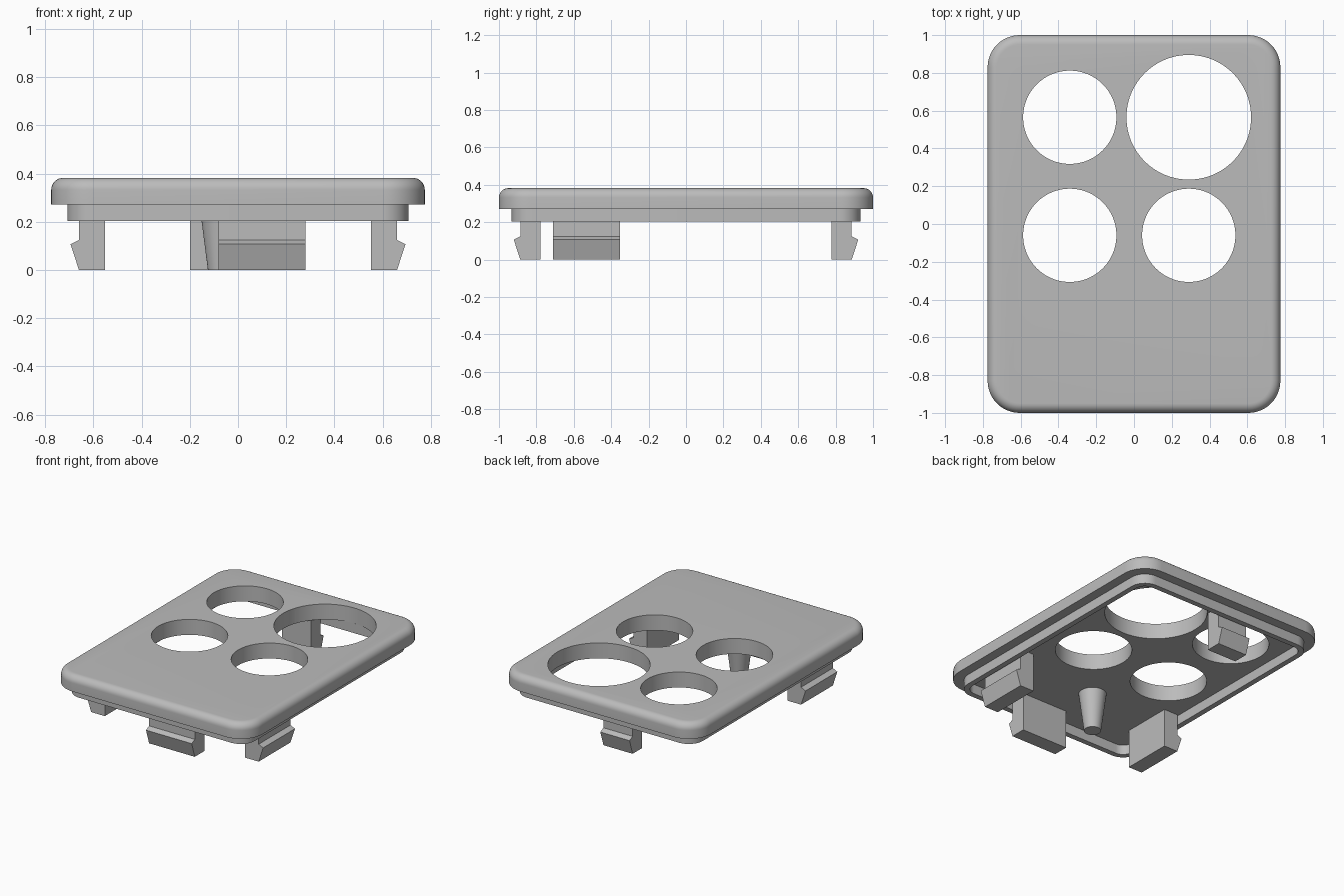
import bpy
import bmesh
from math import sin, cos, pi, radians

if "Cube" in bpy.data.objects:
    bpy.data.objects.remove(bpy.data.objects["Cube"], do_unlink=True)

grey = bpy.data.materials.new("matte_grey")
grey.use_nodes = True
grey.diffuse_color = (0.5, 0.5, 0.5, 1)
grey.node_tree.nodes["Principled BSDF"].inputs["Base Color"].default_value = (0.5, 0.5, 0.5, 1)


def finish(name, bm):
    """Turn a bmesh into a named, coloured object."""
    bmesh.ops.recalc_face_normals(bm, faces=bm.faces)
    mesh = bpy.data.meshes.new(name)
    bm.to_mesh(mesh)
    bm.free()
    mesh.materials.append(grey)
    obj = bpy.data.objects.new(name, mesh)
    bpy.context.collection.objects.link(obj)
    return obj


def smooth(obj):
    bpy.ops.object.select_all(action="DESELECT")
    obj.select_set(True)
    bpy.context.view_layer.objects.active = obj
    bpy.ops.object.shade_smooth_by_angle(angle=radians(30))


def rounded_rect(bm, hx, hy, r, z, steps=12):
    """Ring of vertices around a rectangle with round corners."""
    verts = []
    for quarter, (sx, sy) in enumerate([(1, 1), (-1, 1), (-1, -1), (1, -1)]):
        for i in range(steps + 1):
            a = (quarter + i / steps) * pi / 2
            verts.append(bm.verts.new((sx * (hx - r) + r * cos(a),
                                       sy * (hy - r) + r * sin(a), z)))
    return verts


def bridge(bm, a, b):
    for i in range(len(a)):
        j = (i + 1) % len(a)
        bm.faces.new((a[i], a[j], b[j], b[i]))


# Cover plate with a rounded top edge
HX, HY, CORNER, FILLET = 0.775, 1.0, 0.17, 0.05
BOTTOM, TOP, LIP = 0.272, 0.382, 0.203
bm = bmesh.new()
rings = [rounded_rect(bm, HX, HY, CORNER, BOTTOM)]
for i in range(9):
    a = i / 8 * pi / 2
    inset = FILLET * (1 - cos(a))
    rings.append(rounded_rect(bm, HX - inset, HY - inset, CORNER - inset,
                              TOP - FILLET * (1 - sin(a))))
for lower, upper in zip(rings, rings[1:]):
    bridge(bm, lower, upper)
bm.faces.new(rings[0])
bm.faces.new(rings[-1])
plate = finish("cover_plate", bm)

# Four round openings
for x, y, r in [(-0.34, 0.565, 0.247), (-0.34, -0.06, 0.247),
                (0.29, -0.06, 0.247), (0.29, 0.565, 0.33)]:
    bm = bmesh.new()
    bmesh.ops.create_cone(bm, cap_ends=True, segments=96, radius1=r, radius2=r, depth=1)
    bmesh.ops.translate(bm, verts=bm.verts, vec=(x, y, 0.3))
    cutter = finish("hole_cutter", bm)
    cutter.hide_render = True
    mod = plate.modifiers.new("hole", "BOOLEAN")
    mod.operation, mod.solver, mod.object = "DIFFERENCE", "EXACT", cutter
    bpy.context.view_layer.objects.active = plate
    bpy.ops.object.modifier_apply(modifier=mod.name)
    bpy.data.objects.remove(cutter, do_unlink=True)
smooth(plate)

# Locating lip under the plate
bm = bmesh.new()
wall = 0.038
loops = [rounded_rect(bm, 0.708 - t, 0.932 - t, 0.11 - t, z)
         for t, z in [(0, BOTTOM), (0, LIP), (wall, LIP), (wall, BOTTOM)]]
for i in range(4):
    bridge(bm, loops[i], loops[(i + 1) % 4])
smooth(finish("locating_lip", bm))


def clip(name, reach, start, end, place):
    """Barbed snap clip; reach is the outer stem face, place maps (out, along, z)."""
    profile = [(reach - 0.108, 0), (reach, 0), (reach + 0.035, 0.107),
               (reach, 0.124), (reach, BOTTOM), (reach - 0.108, BOTTOM)]
    bm = bmesh.new()
    a = [bm.verts.new(place(o, start, z)) for o, z in profile]
    b = [bm.verts.new(place(o, end, z)) for o, z in profile]
    bridge(bm, a, b)
    bm.faces.new(a)
    bm.faces.new(b)
    finish(name, bm)


# Snap clips on all four sides
clip("left_clip", 0.66, -0.71, -0.352, lambda o, s, z: (o, s, z))
clip("right_clip", 0.66, -0.71, -0.352, lambda o, s, z: (-o, s, z))
clip("front_clip", 0.886, -0.08, 0.28, lambda o, s, z: (s, -o, z))
clip("back_clip", 0.886, -0.2, 0.03, lambda o, s, z: (s, o, z))

# Tapered support post
bm = bmesh.new()
bmesh.ops.create_cone(bm, cap_ends=True, segments=48, radius1=0.055, radius2=0.09, depth=BOTTOM)
bmesh.ops.translate(bm, verts=bm.verts, vec=(-0.07, -0.5, BOTTOM / 2))
smooth(finish("support_post", bm))
